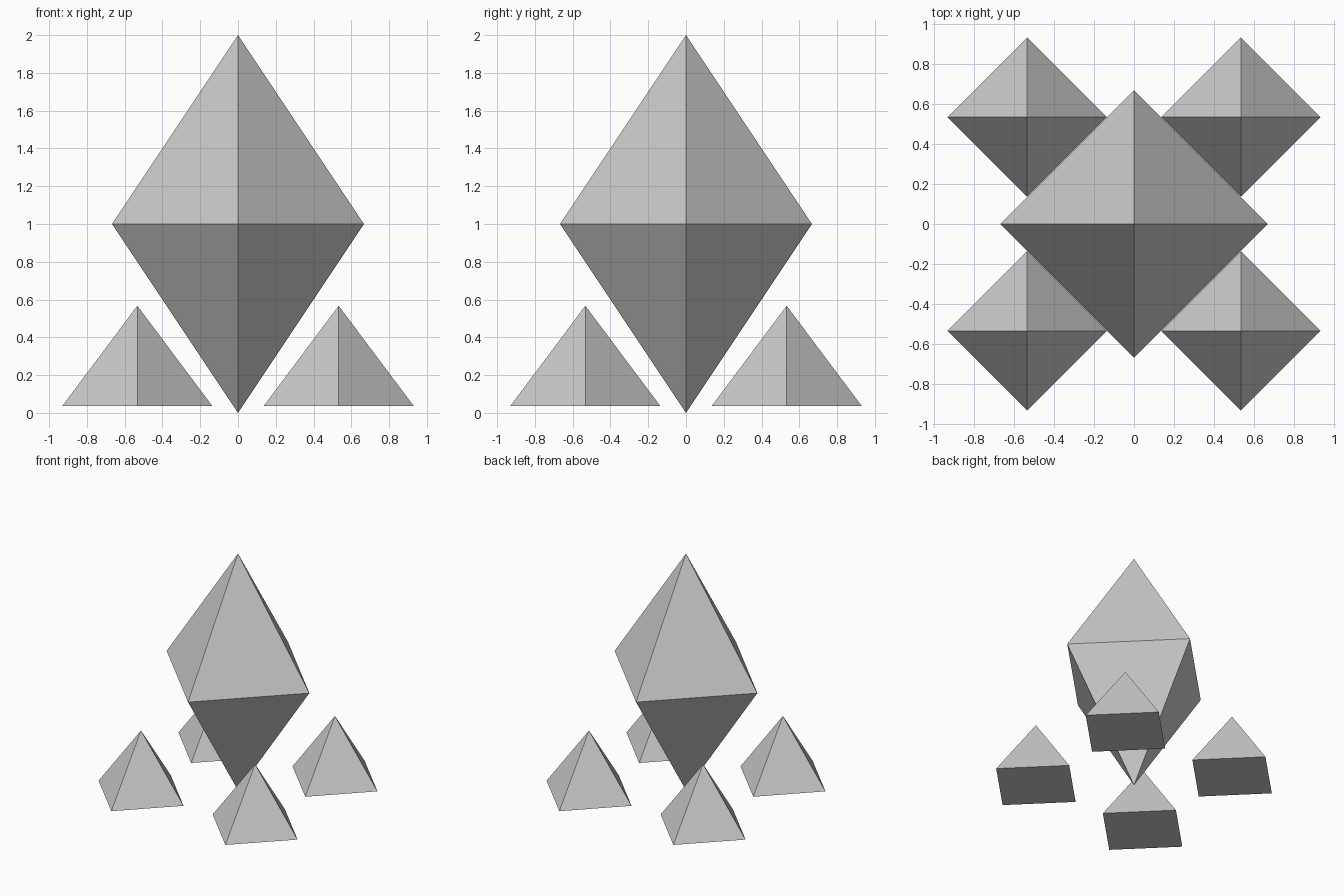
import bpy
import math

cube = bpy.data.objects.get("Cube")
if cube:
    bpy.data.objects.remove(cube, do_unlink=True)

# Single stone colour
grey = bpy.data.materials.new("light_grey")
grey.use_nodes = True
colour = (0.6, 0.6, 0.6, 1)
grey.diffuse_color = colour
grey.node_tree.nodes["Principled BSDF"].inputs["Base Color"].default_value = colour


def add_solid(name, points, faces, location):
    mesh = bpy.data.meshes.new(name)
    mesh.from_pydata(points, [], faces)
    mesh.materials.append(grey)
    obj = bpy.data.objects.new(name, mesh)
    obj.location = location
    bpy.context.collection.objects.link(obj)
    return obj


def diamond_ring(radius):
    """Four corners on the x and y axes, counter-clockwise."""
    return [(radius * math.cos(i * math.pi / 2), radius * math.sin(i * math.pi / 2), 0)
            for i in range(4)]


sides = [(i, (i + 1) % 4, 4) for i in range(4)]

# Large floating crystal: two pyramids joined at the waist
undersides = [(b, a, 5) for a, b, _ in sides]
add_solid("central_crystal", diamond_ring(0.667) + [(0, 0, 1), (0, 0, -1)],
          sides + undersides, (0, 0, 1))

# Four small pyramids around it
for y, depth in ((-0.533, "front"), (0.533, "back")):
    for x, side in ((-0.533, "right"), (0.533, "left")):
        add_solid(f"{depth}_{side}_pyramid", diamond_ring(0.397) + [(0, 0, 0.53)],
                  sides + [(3, 2, 1, 0)], (x, y, 0.037))
